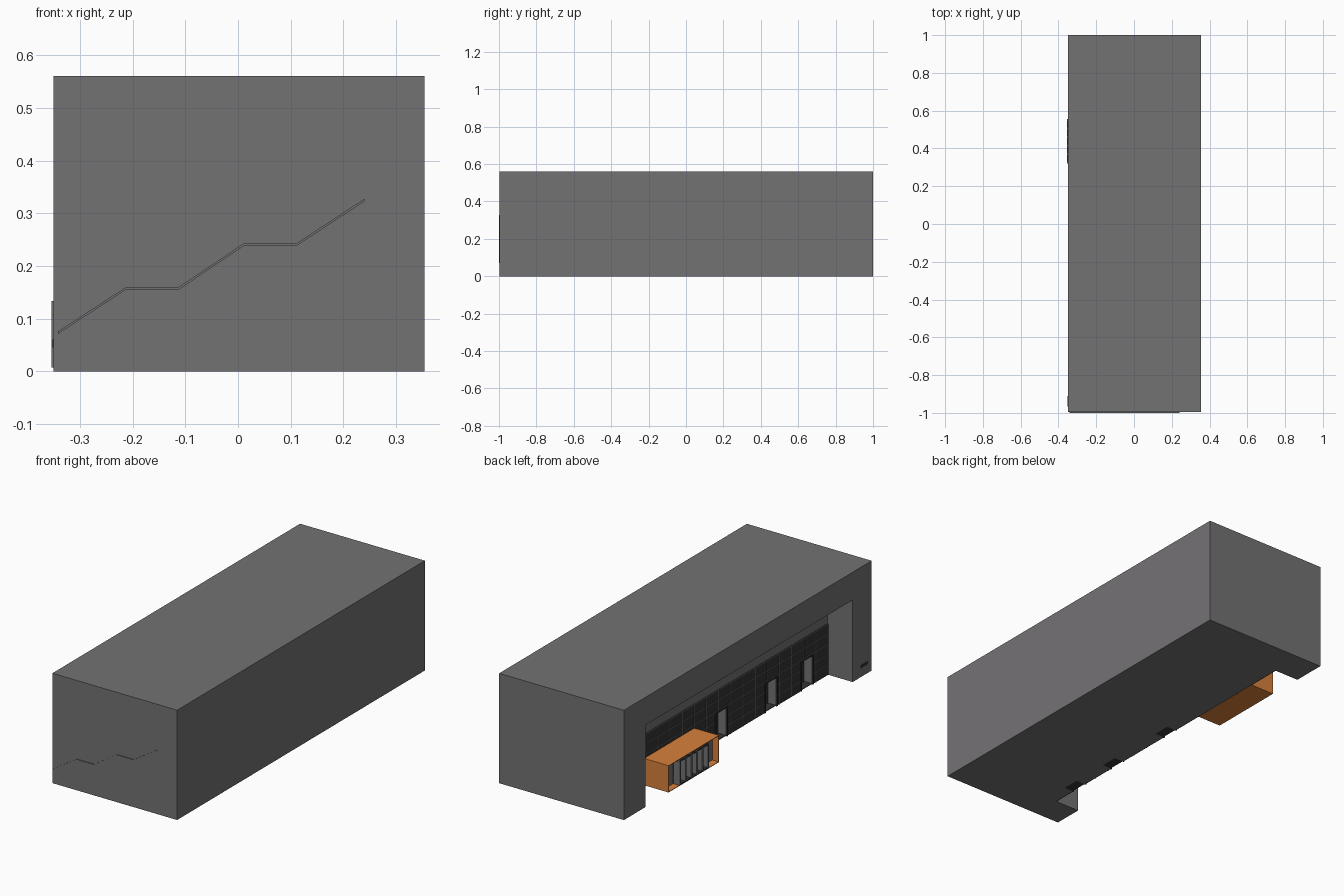
import bpy, bmesh

if "Cube" in bpy.data.objects:
    bpy.data.objects.remove(bpy.data.objects["Cube"])


def material(name, rgb):
    m = bpy.data.materials.new(name)
    m.diffuse_color = (*rgb, 1)
    m.use_nodes = True
    m.node_tree.nodes["Principled BSDF"].inputs["Base Color"].default_value = m.diffuse_color
    return m


ORANGE = material("orange_panel", (0.69, 0.22, 0.045))
DARK = material("dark_glass", (0.035, 0.035, 0.035))
GREY = material("dark_grey_cladding", (0.175, 0.17, 0.175))


def finish(name, bm, mat):
    me = bpy.data.meshes.new(name)
    bm.to_mesh(me)
    bm.free()
    me.materials.append(mat)
    ob = bpy.data.objects.new(name, me)
    bpy.context.collection.objects.link(ob)
    return ob


def boxes(name, bounds, mat):
    """One object made of boxes given as (x0, x1, y0, y1, z0, z1)."""
    bm = bmesh.new()
    for x0, x1, y0, y1, z0, z1 in bounds:
        verts = bmesh.ops.create_cube(bm, size=1)["verts"]
        bmesh.ops.scale(bm, verts=verts, vec=(x1 - x0, y1 - y0, z1 - z0))
        bmesh.ops.translate(bm, verts=verts, vec=((x0 + x1) / 2, (y0 + y1) / 2, (z0 + z1) / 2))
    return finish(name, bm, mat)


def cut(ob, bounds):
    cutter = boxes("cutter", [bounds], ob.data.materials[0])
    cutter.hide_render = True
    mod = ob.modifiers.new("cut", "BOOLEAN")
    mod.operation, mod.solver, mod.object = "DIFFERENCE", "EXACT", cutter
    bpy.context.view_layer.objects.active = ob
    bpy.ops.object.modifier_apply(modifier=mod.name)
    bpy.data.objects.remove(cutter)


FACE, BACK, Y0, Y1 = -0.35, -0.208, -0.843, 0.826
DOOR_W, DOOR_H, GLASS_H = 0.045, 0.147, 0.26
DOORS = [-0.67, -0.38, 0.02]

# Building block with a long recess and three door niches
building = boxes("building_block", [(FACE, 0.354, -0.996, 1, 0, 0.56)], GREY)
cut(building, (-0.5, BACK, Y0, Y1, -0.1, 0.418))
for y in DOORS:
    cut(building, (BACK - 0.02, BACK + 0.05, y - DOOR_W, y + DOOR_W, -0.1, DOOR_H))

# Glazed wall around the doors
edges = [Y0] + [e for y in DOORS for e in (y - DOOR_W, y + DOOR_W)] + [Y1]
spans = list(zip(edges[::2], edges[1::2]))
gx = BACK - 0.004
boxes("glass_wall", [(gx, BACK, a, b, 0, DOOR_H) for a, b in spans]
      + [(gx, BACK, Y0, Y1, DOOR_H, GLASS_H)], DARK)

# Mullion grid
mx, t = gx - 0.002, 0.0015
bars = []
for i in range(18):
    y = Y0 + t + (Y1 - Y0 - 2 * t) * i / 17
    at_door = any(abs(y - d) < DOOR_W for d in DOORS)
    bars.append((mx, gx, y - t, y + t, DOOR_H if at_door else 0, GLASS_H))
for z in (0.0525, 0.105):
    bars += [(mx, gx, a, b, z - t, z + t) for a, b in spans]
for z in (0.157, 0.21, GLASS_H - t):
    bars.append((mx, gx, Y0, Y1, z - t, z + t))
boxes("mullion_grid", bars, GREY)

# Door leaves, dark thresholds and frames
leaves, frames = [], []
for y in DOORS:
    leaves.append((BACK + 0.044, BACK + 0.05, y - DOOR_W, y + DOOR_W, 0.003, DOOR_H))
    leaves.append((BACK, BACK + 0.05, y - DOOR_W, y + DOOR_W, 0, 0.003))
    for s in (-1, 1):
        e = y + s * (DOOR_W + 0.002)
        frames.append((BACK - 0.008, BACK, e - 0.004, e + 0.004, 0, DOOR_H))
    frames.append((BACK - 0.008, BACK, y - DOOR_W, y + DOOR_W, DOOR_H, DOOR_H + 0.006))
boxes("door_leaves", leaves, DARK)
boxes("door_frames", frames, DARK)

# Orange entrance kiosk: a shell open at the front
K0, K1, KH, W = 0.235, 0.64, 0.14, 0.003
kiosk = boxes("kiosk_shell", [(FACE, BACK, K0, K1, 0.003, KH)], ORANGE)
cut(kiosk, (FACE - 0.1, FACE + 0.045, K0 + W, K1 - W, 0.003 + W, KH - W))
boxes("kiosk_front_wall", [(FACE + 0.035, FACE + 0.044, K0 + W, K1 - W, 0.006, KH - W)], GREY)

# Kiosk door posts, rails and glass
px = FACE - 0.004
boxes("kiosk_posts", [(px, FACE + 0.035, y - 0.005, y + 0.005, 0.008, 0.133)
                      for y in (0.325 + i * 0.045 for i in range(6))], GREY)
boxes("kiosk_rails", [(px, FACE + 0.035, 0.32, 0.555, z, z + 0.006)
                      for z in (0.007, 0.127)], DARK)
boxes("kiosk_glass", [(FACE + 0.028, FACE + 0.035, 0.32, 0.555, 0.01, 0.13)], DARK)

# Small plate on the pillar
boxes("pillar_plate", [(FACE - 0.002, FACE, -0.965, -0.91, 0.045, 0.06)], DARK)

# Stepped handrail on the end wall
path = [(-0.342, 0.073), (-0.213, 0.157), (-0.113, 0.157),
        (0.012, 0.241), (0.112, 0.241), (0.24, 0.325)]
bm = bmesh.new()
loops = [[bm.verts.new((x, y, z + dz)) for y, dz in
          ((-1, -0.0025), (-1, 0.0025), (-0.996, 0.0025), (-0.996, -0.0025))]
         for x, z in path]
for a, b in zip(loops, loops[1:]):
    for k in range(4):
        bm.faces.new((a[k], a[(k + 1) % 4], b[(k + 1) % 4], b[k]))
bm.faces.new(loops[0])
bm.faces.new(loops[-1])
bmesh.ops.recalc_face_normals(bm, faces=bm.faces)
finish("stair_handrail", bm, GREY)
